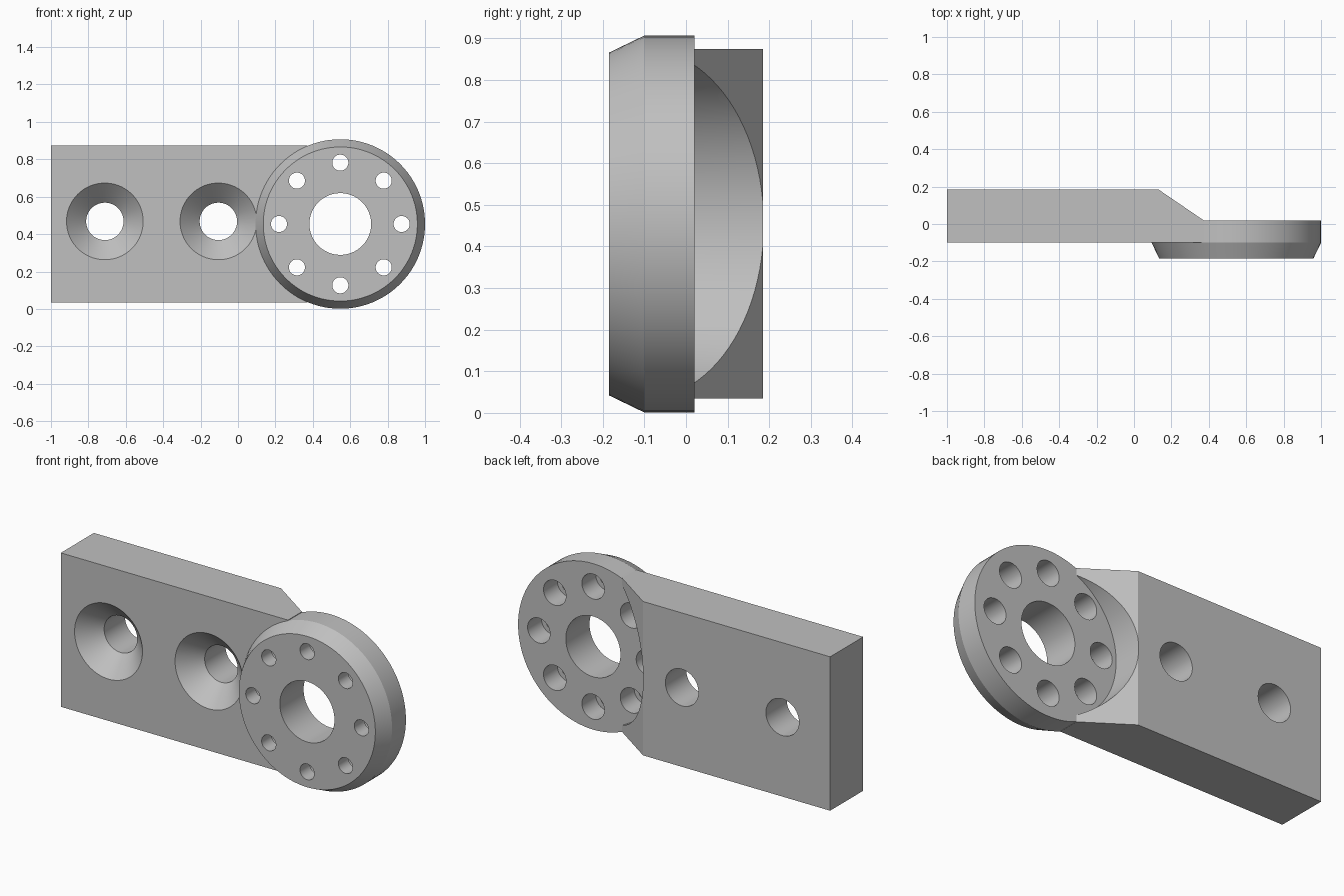
import bpy, bmesh, math
from mathutils import Matrix, Vector

cube = bpy.data.objects.get("Cube")
if cube:
    bpy.data.objects.remove(cube, do_unlink=True)

grey = bpy.data.materials.new("plain grey")
grey.use_nodes = True
colour = (0.53, 0.53, 0.53, 1)
grey.diffuse_color = colour
grey.node_tree.nodes["Principled BSDF"].inputs["Base Color"].default_value = colour


def finish(bm, name):
    bmesh.ops.recalc_face_normals(bm, faces=bm.faces)
    mesh = bpy.data.meshes.new(name)
    bm.to_mesh(mesh)
    bm.free()
    mesh.materials.append(grey)
    obj = bpy.data.objects.new(name, mesh)
    bpy.context.collection.objects.link(obj)
    return obj


def turned(name, profile, x, z, sides=96):
    """Solid turned about a front-to-back axis; profile is (radius, y)."""
    bm = bmesh.new()
    rings = []
    for r, y in profile:
        ring = []
        for i in range(sides):
            a = math.tau * i / sides
            ring.append(bm.verts.new((x + r * math.cos(a), y, z + r * math.sin(a))))
        rings.append(ring)
    for a, b in zip(rings, rings[1:]):
        for i in range(sides):
            j = (i + 1) % sides
            bm.faces.new((a[i], a[j], b[j], b[i]))
    bm.faces.new(rings[0])
    bm.faces.new(rings[-1])
    return finish(bm, name)


def combine(target, tool, operation):
    """Apply a boolean and discard the tool."""
    tool.hide_render = True
    mod = target.modifiers.new("combine", "BOOLEAN")
    mod.operation = operation
    mod.solver = "EXACT"
    mod.object = tool
    bpy.context.view_layer.objects.active = target
    bpy.ops.object.modifier_apply(modifier=mod.name)
    bpy.data.objects.remove(tool, do_unlink=True)


disc_x, disc_z = 0.547, 0.454
front, step, disc_back, back = -0.185, -0.1, 0.02, 0.185

# Bar with a sloped end at the back
bm = bmesh.new()
outline = [(-1, step), (0.372, step), (0.372, disc_back), (0.13, back), (-1, back)]
base = bm.faces.new([bm.verts.new((x, y, 0.035)) for x, y in outline])
ext = bmesh.ops.extrude_face_region(bm, geom=[base])
top = [v for v in ext["geom"] if isinstance(v, bmesh.types.BMVert)]
bmesh.ops.translate(bm, verts=top, vec=(0, 0, 0.84))
bracket = finish(bm, "mounting_bracket")

# Countersunk screw holes
for x in (-0.712, -0.105):
    hole = [(0.255, step - 0.05), (0.1, step + 0.105), (0.1, back + 0.1)]
    combine(bracket, turned("screw_hole", hole, x, 0.468), "DIFFERENCE")

# Round clearance behind the disc
recess = [(0.42, disc_back), (0.42, back + 0.1)]
combine(bracket, turned("recess", recess, disc_x, disc_z), "DIFFERENCE")

# Chamfered disc
disc = [(0.412, front), (0.453, step), (0.453, disc_back)]
combine(bracket, turned("disc", disc, disc_x, disc_z), "UNION")

# Central bore and ring of counterbored bolt holes
bore = [(0.165, front - 0.1), (0.165, back + 0.1)]
combine(bracket, turned("bore", bore, disc_x, disc_z), "DIFFERENCE")
bolt = [(0.043, front - 0.1), (0.043, step), (0.068, step), (0.068, back + 0.1)]
for i in range(8):
    a = math.tau * i / 8
    x, z = disc_x + 0.328 * math.cos(a), disc_z + 0.328 * math.sin(a)
    combine(bracket, turned("bolt_hole", bolt, x, z, 40), "DIFFERENCE")

# Smooth curved walls, crisp edges
bpy.ops.object.select_all(action="DESELECT")
bracket.select_set(True)
bpy.context.view_layer.objects.active = bracket
bpy.ops.object.shade_smooth_by_angle(angle=math.radians(20))
